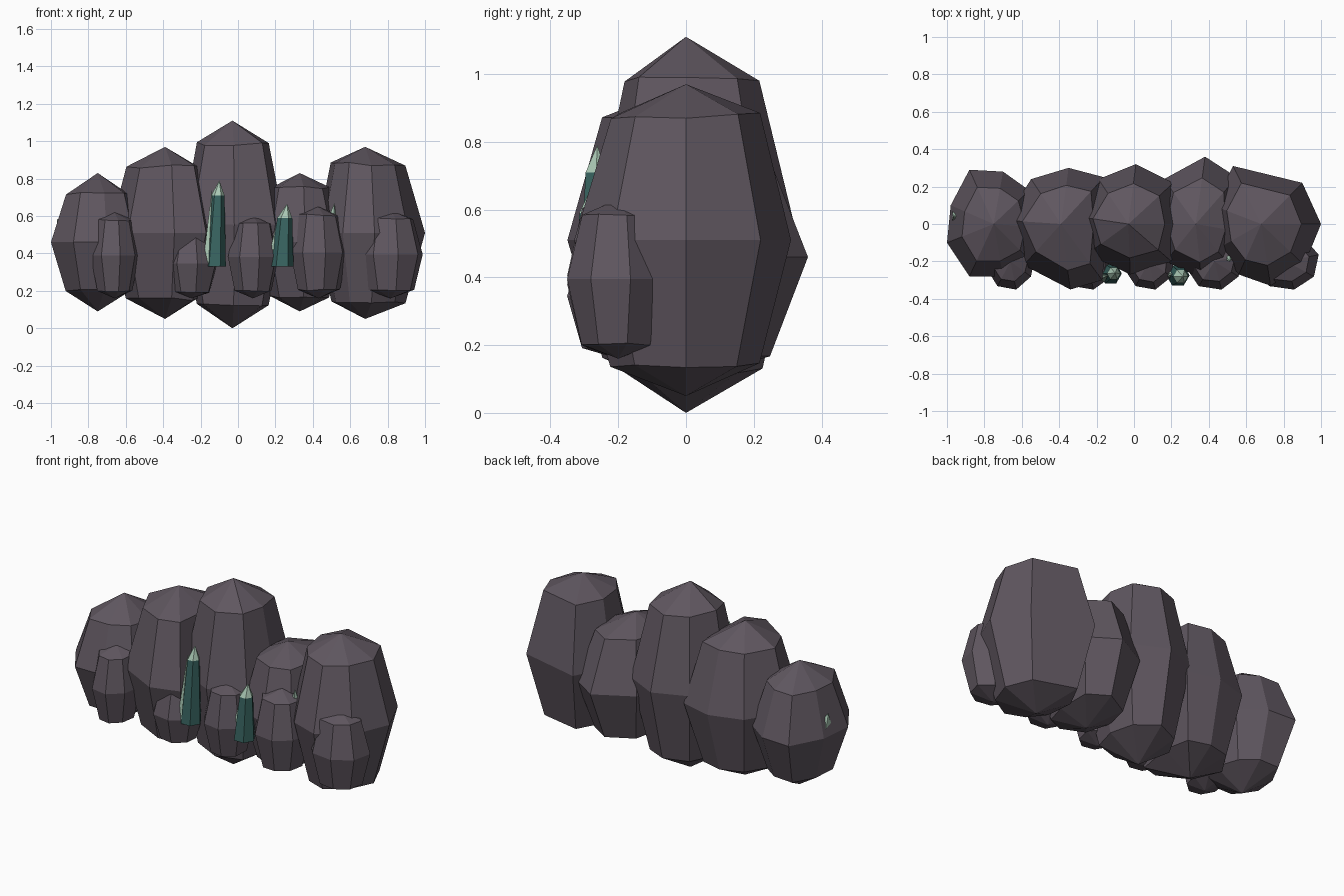
import bpy, bmesh, math, random
from mathutils import Vector

random.seed(4)
default_cube = bpy.data.objects.get("Cube")
if default_cube:
    bpy.data.objects.remove(default_cube, do_unlink=True)


def make_material(name, colour):
    material = bpy.data.materials.new(name)
    material.use_nodes = True
    material.diffuse_color = (*colour, 1)
    shader = material.node_tree.nodes["Principled BSDF"]
    shader.inputs["Base Color"].default_value = (*colour, 1)
    shader.inputs["Roughness"].default_value = 0.9
    return material


stone = make_material("purple grey stone", (0.115, 0.094, 0.116))
teal = make_material("dark teal crystal", (0.042, 0.135, 0.125))
pale = make_material("pale green crystal", (0.4, 0.58, 0.46))


def add_object(name, bm, materials):
    bmesh.ops.recalc_face_normals(bm, faces=bm.faces)
    mesh = bpy.data.meshes.new(name)
    bm.to_mesh(mesh)
    bm.free()
    for material in materials:
        mesh.materials.append(material)
    obj = bpy.data.objects.new(name, mesh)
    bpy.context.collection.objects.link(obj)
    return obj


def loft(bm, rings, bottom=None, top=None):
    """Skin a stack of point rings, closed by poles or by flat caps."""
    loops = [[bm.verts.new(point) for point in ring] for ring in rings]
    count = len(loops[0])
    sides = [(i, (i + 1) % count) for i in range(count)]
    for low, high in zip(loops, loops[1:]):
        for i, j in sides:
            bm.faces.new((low[i], low[j], high[j], high[i]))
    for loop, pole in ((loops[0], bottom), (loops[-1], top)):
        if pole is None:
            bm.faces.new(loop)
        else:
            tip = bm.verts.new(pole)
            for i, j in sides:
                bm.faces.new((loop[i], loop[j], tip))


def circle(centre, radius, count):
    return [Vector(centre) + radius * Vector((math.cos(a), math.sin(a), 0))
            for a in (math.tau * i / count for i in range(count))]


def boulder(name, centre, low, high, outline, shoulder, taper=0.69):
    """Rock with a wide waist, two narrower shoulder rings and two poles."""
    middle, half = (low + high) / 2, (high - low) / 2
    cx, cy = centre
    rings = []
    for level, width in ((-shoulder, taper), (0, 1), (shoulder, taper)):
        ring = []
        for x, y in outline:
            wobble = random.uniform(-0.02, 0.02) if level else 0
            ring.append((cx + (x - cx) * (width + wobble),
                         cy + (y - cy) * (width + wobble),
                         middle + half * (level + wobble)))
        rings.append(ring)
    bm = bmesh.new()
    loft(bm, rings, (cx, cy, low), (cx, cy, high))
    add_object(name, bm, [stone])


def crystal(name, base, shoulder, tip, base_radius, shoulder_radius):
    """Tapered six sided crystal with a pale pointed tip."""
    bm = bmesh.new()
    loft(bm, [circle(base, base_radius, 6), circle(shoulder, shoulder_radius, 6)], None, tip)
    obj = add_object(name, bm, [teal, pale])
    for face in obj.data.polygons:
        face.material_index = int(face.center.z > shoulder[2])


def shard(name, base, tip, radius):
    """Thin pale splinter wedged between the rocks."""
    bm = bmesh.new()
    loft(bm, [circle(base, radius, 5)], None, tip)
    add_object(name, bm, [pale])


# Row of large boulders, overlapping their neighbours
boulder("right_end_boulder", (-0.75, 0), 0.09, 0.83,
        [(-0.5, -0.02), (-0.56, 0.18), (-0.7, 0.28), (-0.88, 0.29), (-0.98, 0.1),
         (-1, -0.1), (-0.88, -0.28), (-0.7, -0.28), (-0.55, -0.2)], 0.7)
boulder("right_inner_boulder", (-0.39, 0), 0.05, 0.97,
        [(-0.14, 0), (-0.16, 0.25), (-0.35, 0.3), (-0.55, 0.24), (-0.69, 0.02),
         (-0.59, -0.22), (-0.34, -0.35), (-0.17, -0.3)], 0.77)
boulder("centre_boulder", (-0.03, 0), 0, 1.11,
        [(0.25, 0), (0.21, 0.22), (0.01, 0.32), (-0.19, 0.24), (-0.3, 0.04),
         (-0.25, -0.16), (-0.02, -0.27), (0.2, -0.2)], 0.78)
boulder("left_inner_boulder", (0.33, 0), 0.09, 0.83,
        [(0.56, -0.04), (0.55, 0.25), (0.38, 0.36), (0.16, 0.24), (0.1, 0),
         (0.17, -0.2), (0.36, -0.29), (0.51, -0.22)], 0.79)
boulder("left_end_boulder", (0.68, 0), 0.05, 0.97,
        [(1, 0), (0.9, 0.22), (0.53, 0.31), (0.42, 0.1), (0.45, -0.13),
         (0.56, -0.27), (0.73, -0.33), (0.91, -0.22)], 0.8)

# Small rocks along the front
small_rocks = [("right_end", -0.66, 0.62, 0.13), ("right_inner", -0.25, 0.53, 0.145),
               ("centre", 0.08, 0.6, 0.14), ("left_inner", 0.43, 0.65, 0.155),
               ("left_end", 0.815, 0.63, 0.17)]
for place, x, height, radius in small_rocks:
    outline = []
    for i in range(8):
        angle = math.tau * (i + 0.3) / 8
        reach = radius * random.uniform(0.97, 1.05)
        outline.append((x + reach * math.cos(angle), -0.2 + 0.155 * math.sin(angle)))
    boulder(place + "_small_rock", (x, -0.2), 0.16, height, outline, 0.82, 0.72)

# Crystals standing before the rocks
crystal("right_crystal", (-0.125, -0.265, 0.33), (-0.108, -0.265, 0.71),
        (-0.1, -0.262, 0.79), 0.06, 0.036)
crystal("left_crystal", (0.235, -0.275, 0.33), (0.25, -0.28, 0.59),
        (0.262, -0.28, 0.665), 0.062, 0.04)

# Splinters showing in the gaps
shard("right_gap_shard", (-0.165, -0.285, 0.35), (-0.14, -0.275, 0.74), 0.027)
shard("left_gap_shard", (0.19, -0.27, 0.42), (0.205, -0.27, 0.56), 0.02)
shard("left_inner_shard", (0.49, -0.15, 0.5), (0.515, -0.2, 0.67), 0.05)
shard("right_end_shard", (-0.93, 0.04, 0.5), (-0.968, 0.04, 0.585), 0.05)
